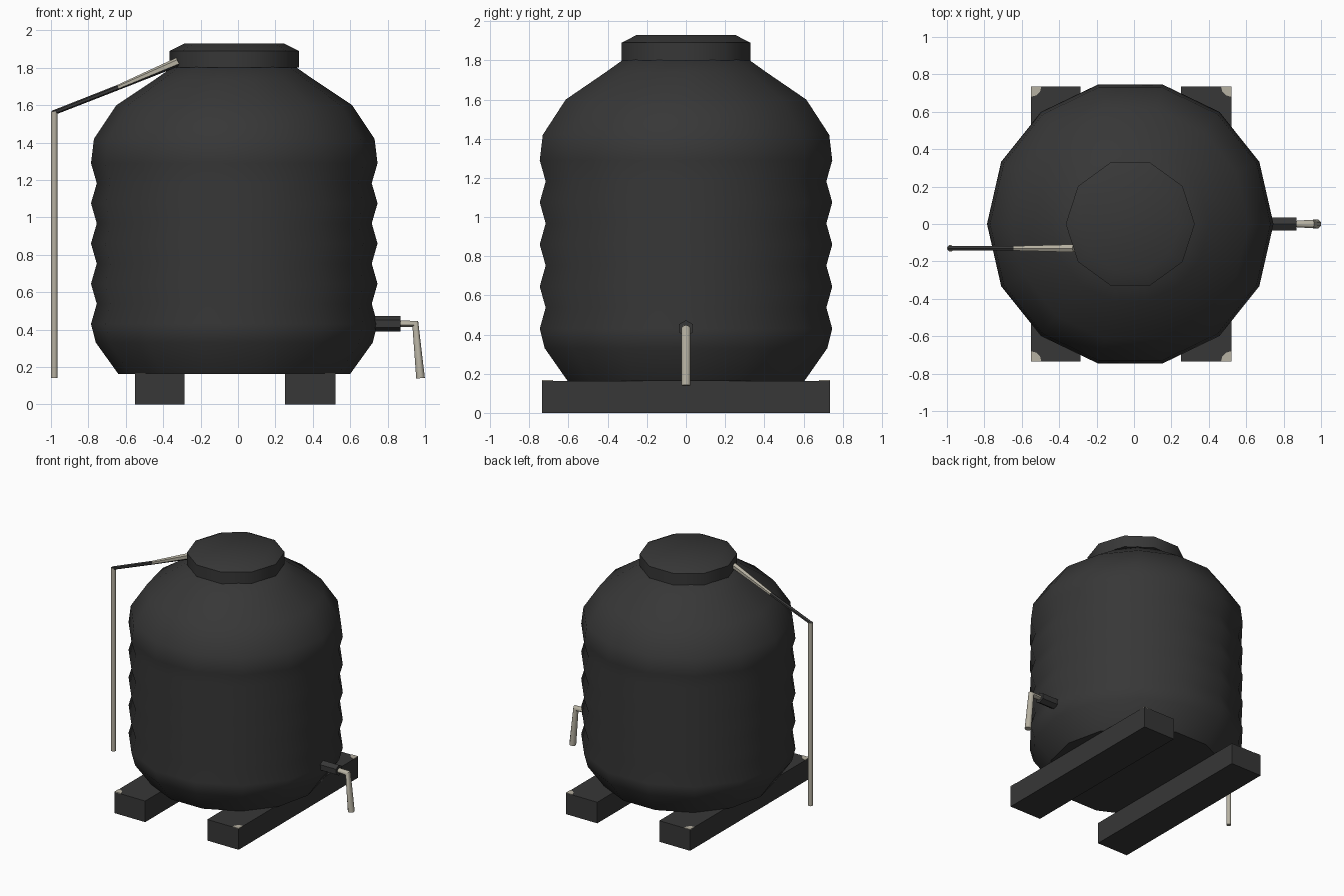
import bpy, bmesh, math
from mathutils import Vector, Matrix

cube = bpy.data.objects.get("Cube")
if cube:
    bpy.data.objects.remove(cube, do_unlink=True)


def material(name, rgb):
    m = bpy.data.materials.new(name)
    m.use_nodes = True
    m.diffuse_color = (*rgb, 1)
    m.node_tree.nodes["Principled BSDF"].inputs["Base Color"].default_value = (*rgb, 1)
    return m


DARK = material("charcoal plastic", (0.038, 0.038, 0.038))
PALE = material("pale grey beige", (0.47, 0.44, 0.36))
CENTRE = -0.02


def finish(name, bm, mats, angle=None):
    bmesh.ops.recalc_face_normals(bm, faces=bm.faces)
    mesh = bpy.data.meshes.new(name)
    bm.to_mesh(mesh)
    bm.free()
    ob = bpy.data.objects.new(name, mesh)
    bpy.context.collection.objects.link(ob)
    for m in mats:
        mesh.materials.append(m)
    if angle:
        bpy.ops.object.select_all(action="DESELECT")
        ob.select_set(True)
        bpy.context.view_layer.objects.active = ob
        bpy.ops.object.shade_smooth_by_angle(angle=math.radians(angle))
    return ob


def skin(bm, rings):
    """Join rings of vertices into a capped skin."""
    n = len(rings[0])
    for a, b in zip(rings, rings[1:]):
        for i in range(n):
            j = (i + 1) % n
            bm.faces.new((a[i], a[j], b[j], b[i]))
    bm.faces.new(rings[0])
    bm.faces.new(rings[-1])


def lathe(name, profile, sides, mat, angle):
    bm = bmesh.new()
    rings = []
    for r, z in profile:
        turns = [math.tau * i / sides for i in range(sides)]
        rings.append([bm.verts.new((CENTRE + r * math.cos(t), r * math.sin(t), z)) for t in turns])
    skin(bm, rings)
    return finish(name, bm, [mat], angle)


def tube(name, path, radii, sides, mat):
    """Tube along a path in the xz plane, mitred at its bends."""
    bm = bmesh.new()
    pts = [Vector(p) for p in path]
    rings = []
    for k, p in enumerate(pts):
        before = (p - pts[k - 1]).normalized() if k else Vector()
        after = (pts[k + 1] - p).normalized() if k < len(pts) - 1 else Vector()
        along = (before + after).normalized()
        across = Vector((0, 1, 0))
        up = along.cross(across).normalized()
        ring = []
        for i in range(sides):
            t = math.tau * (i + 0.5) / sides
            ring.append(bm.verts.new(p + radii[k] * (across * math.cos(t) + up * math.sin(t))))
        rings.append(ring)
    skin(bm, rings)
    return finish(name, bm, [mat], 50)


# Ribbed tank: tapered foot, alternating ribs, domed shoulder
profile = [(0.62, 0.163), (0.74, 0.33)]
for i in range(9):
    profile.append((0.735 if i % 2 else 0.766, 0.43 + i * 0.1075))
profile += [(0.75, 1.42), (0.63, 1.6), (0.42, 1.74), (0.32, 1.81)]
lathe("tank", profile, 14, DARK, 45)

# Chamfered lid
lathe("lid", [(0.345, 1.8), (0.345, 1.89), (0.265, 1.93)], 10, DARK, 40)

# Support beams with worn outer corners
for side, x0, x1 in (("right", -0.55, -0.285), ("left", 0.25, 0.52)):
    bm = bmesh.new()
    size = Matrix.Diagonal((x1 - x0, 1.47, 0.164, 1))
    bmesh.ops.create_cube(bm, size=1, matrix=Matrix.Translation(((x0 + x1) / 2, 0, 0.082)) @ size)
    finish(side + "_beam", bm, [DARK])
    outer, inward = (x0, 1) if side == "right" else (x1, -1)
    for end, s in (("front", -1), ("back", 1)):
        bm = bmesh.new()
        rings = []
        for z in (0.162, 0.167):
            ring = [bm.verts.new((outer, s * 0.735, z))]
            for i in range(4):
                t = math.pi / 6 * i
                ring.append(bm.verts.new((outer + inward * 0.055 * math.cos(t),
                                          s * (0.735 - 0.055 * math.sin(t)), z)))
            rings.append(ring)
        skin(bm, rings)
        finish(f"{side}_{end}_worn_corner", bm, [PALE])

# Inlet pipe: upright, dark sloping run, pale end below the lid
Y = -0.13
tube("inlet_upright", [(-0.982, Y, 0.14), (-0.982, Y, 1.565)], [0.018, 0.018], 8, PALE)
tube("inlet_slope", [(-0.99, Y, 1.558), (-0.64, Y, 1.695)], [0.013, 0.014], 6, DARK)
end = tube("inlet_end", [(-0.64, Y, 1.695), (-0.32, Y, 1.832)], [0.014, 0.024], 6, PALE)
end.data.materials.append(DARK)
for face in end.data.polygons:
    if face.normal.z < -0.3:
        face.material_index = 1

# Outlet tap: dark valve and bent spout
tube("tap_valve", [(0.72, 0, 0.432), (0.87, 0, 0.432)], [0.041, 0.041], 6, DARK)
tube("tap_spout", [(0.86, 0, 0.432), (0.948, 0, 0.43), (0.976, 0, 0.14)],
     [0.018, 0.024, 0.025], 8, PALE)
